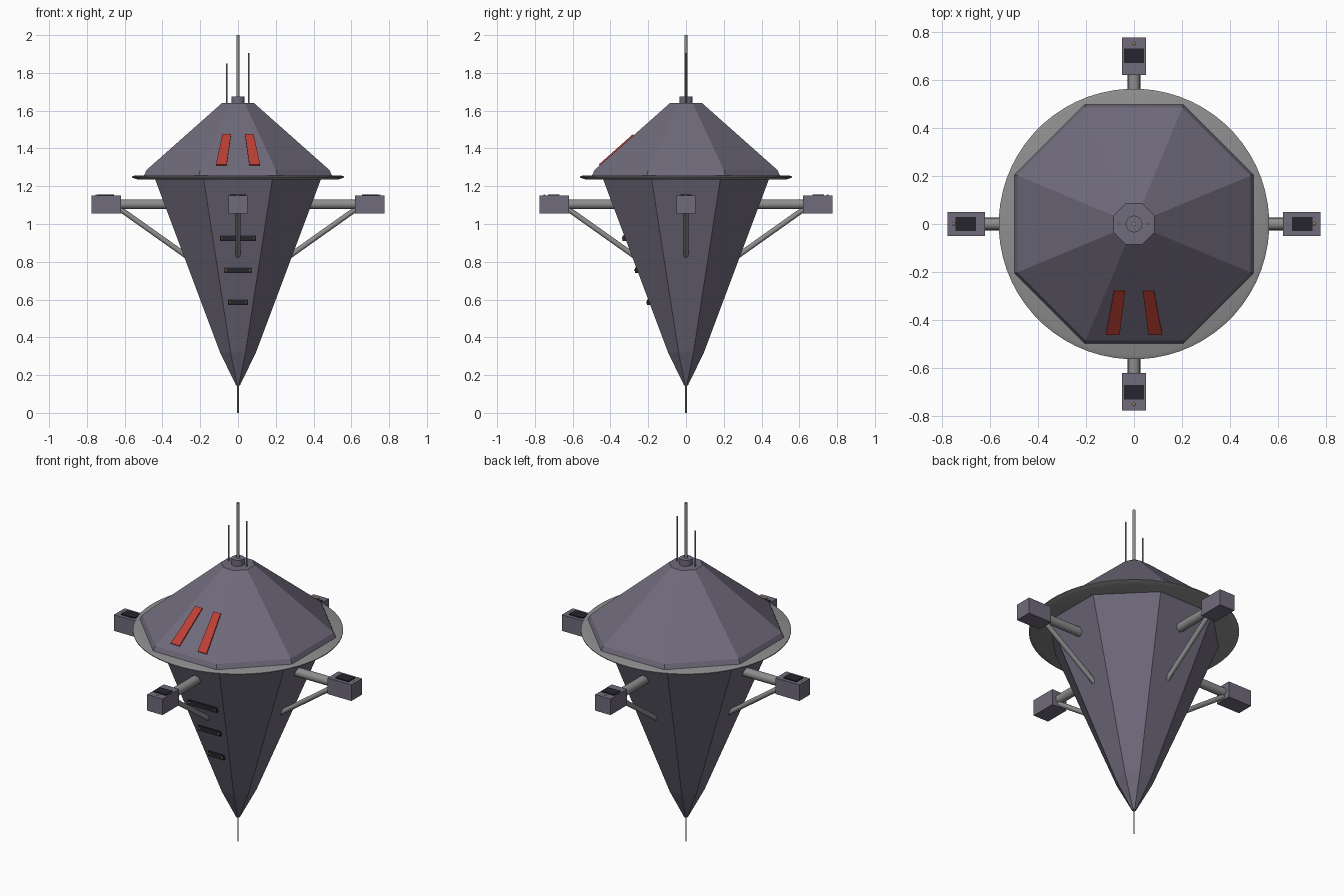
import bpy, bmesh, math
from mathutils import Vector, Matrix

cube = bpy.data.objects.get("Cube")
if cube:
    bpy.data.objects.remove(cube, do_unlink=True)


def material(name, rgb):
    m = bpy.data.materials.new(name)
    m.use_nodes = True
    m.diffuse_color = (*rgb, 1)
    m.node_tree.nodes["Principled BSDF"].inputs["Base Color"].default_value = (*rgb, 1)
    return m


HULL = material("purple grey hull", (0.16, 0.145, 0.2))
METAL = material("grey metal", (0.27, 0.27, 0.27))
DARK = material("dark panel", (0.018, 0.018, 0.025))
RED = material("red marking", (0.5, 0.05, 0.035))
LAMP = material("amber lamp", (0.8, 0.45, 0.1))


def finish(name, bm, mat, smooth=False):
    bmesh.ops.recalc_face_normals(bm, faces=bm.faces)
    mesh = bpy.data.meshes.new(name)
    bm.to_mesh(mesh)
    bm.free()
    mesh.materials.append(mat)
    ob = bpy.data.objects.new(name, mesh)
    bpy.context.collection.objects.link(ob)
    if smooth:
        bpy.ops.object.select_all(action="DESELECT")
        ob.select_set(True)
        bpy.context.view_layer.objects.active = ob
        bpy.ops.object.shade_smooth_by_angle(angle=math.radians(35))
    return ob


def stack(name, profile, sides, mat, smooth=False):
    """Capped stack of rings; each profile entry is (distance to flat, height)."""
    bm = bmesh.new()
    rings = []
    for apothem, z in profile:
        r = apothem / math.cos(math.pi / sides)
        angles = [(i + 0.5) * math.tau / sides for i in range(sides)]
        rings.append([bm.verts.new((r * math.cos(a), r * math.sin(a), z)) for a in angles])
    for low, high in zip(rings, rings[1:]):
        for i in range(sides):
            j = (i + 1) % sides
            bm.faces.new((low[i], low[j], high[j], high[i]))
    bm.faces.new(rings[0])
    bm.faces.new(rings[-1])
    return finish(name, bm, mat, smooth)


def rod(name, start, end, radius, mat, sides=16):
    start, end = Vector(start), Vector(end)
    axis = end - start
    spin = axis.to_track_quat("Z", "Y").to_matrix().to_4x4()
    bm = bmesh.new()
    bmesh.ops.create_cone(bm, cap_ends=True, segments=sides, radius1=radius, radius2=radius,
                          depth=axis.length,
                          matrix=Matrix.Translation((start + end) / 2) @ spin)
    return finish(name, bm, mat, True)


def box(name, centre, size, mat):
    bm = bmesh.new()
    bmesh.ops.create_cube(bm, size=1, matrix=Matrix.Translation(centre) @ Matrix.Diagonal((*size, 1)))
    return finish(name, bm, mat)


def lamp(name, centre, radius):
    bm = bmesh.new()
    bmesh.ops.create_uvsphere(bm, u_segments=10, v_segments=6, radius=radius,
                              matrix=Matrix.Translation(centre))
    return finish(name, bm, LAMP, True)


# Octagonal hull, roof and round rim
HULL_TOP, HULL_LOW = (0.44, 1.24), (0.095, 0.32)
ROOF_LOW, ROOF_TOP = (0.485, 1.285), (0.085, 1.64)
stack("lower_hull", [(0.01, 0.145), HULL_LOW, HULL_TOP], 8, HULL)
stack("roof", [(0.5, 1.25), ROOF_LOW, ROOF_TOP], 8, HULL)
stack("rim", [(0.53, 1.235), (0.562, 1.246), (0.562, 1.251), (0.545, 1.258)], 64, METAL, True)

# Spike below, hub and antennas above
rod("bottom_spike", (0, 0, 0), (0, 0, 0.16), 0.004, METAL, 8)
rod("mast_hub", (0, 0, 1.63), (0, 0, 1.675), 0.035, HULL)
rod("main_mast", (0, 0, 1.66), (0, 0, 2), 0.008, METAL)
rod("right_antenna", (-0.06, 0, 1.63), (-0.06, 0, 1.85), 0.004, METAL, 8)
rod("left_antenna", (0.058, 0, 1.63), (0.058, 0, 1.905), 0.004, METAL, 8)

# Four pods on braced arms
for side, d in {"left": (1, 0), "right": (-1, 0), "front": (0, -1), "back": (0, 1)}.items():
    def at(r, z):
        return Vector((d[0] * r, d[1] * r, z))
    rod(side + "_arm", at(0.34, 1.105), at(0.63, 1.105), 0.026, METAL)
    rod(side + "_brace", at(0.625, 1.08), at(0.265, 0.825), 0.014, METAL)
    size = (0.155, 0.1, 0.095) if d[0] else (0.1, 0.155, 0.095)
    box(side + "_pod", at(0.698, 1.1025), size, HULL)
    box(side + "_pod_panel", at(0.7, 1.152), (0.085, 0.06, 0.008), DARK)
    lamp(side + "_pod_lamp", at(0.75, 1.15), 0.006)

# Dark window bars with end lamps on the front of the hull
for i, (z, half) in enumerate([(0.925, 0.094), (0.755, 0.072), (0.585, 0.052)], 1):
    t = (z - HULL_LOW[1]) / (HULL_TOP[1] - HULL_LOW[1])
    y = -(HULL_LOW[0] + t * (HULL_TOP[0] - HULL_LOW[0]))
    box(f"window_bar_{i}", (0, y, z), (2 * half, 0.026, 0.028), DARK)
    for label, s in (("left", 1), ("right", -1)):
        lamp(f"window_lamp_{i}_{label}", (s * (half - 0.01), y - 0.012, z), 0.005)

# Red stripes lying on the front roof face
slope = (ROOF_LOW[0] - ROOF_TOP[0]) / (ROOF_TOP[1] - ROOF_LOW[1])
outward = Vector((0, -1, slope)).normalized()


def on_roof(x, z, lift):
    return Vector((x, -ROOF_TOP[0] - slope * (ROOF_TOP[1] - z), z)) + outward * lift


for label, s in (("left", 1), ("right", -1)):
    bm = bmesh.new()
    corners = [(0.037, 1.47), (0.083, 1.47), (0.117, 1.31), (0.06, 1.31)]
    low, high = [[bm.verts.new(on_roof(s * x, z, lift)) for x, z in corners]
                 for lift in (-0.001, 0.007)]
    bm.faces.new(low)
    bm.faces.new(high)
    for i in range(4):
        j = (i + 1) % 4
        bm.faces.new((low[i], low[j], high[j], high[i]))
    finish(label + "_roof_stripe", bm, RED)
